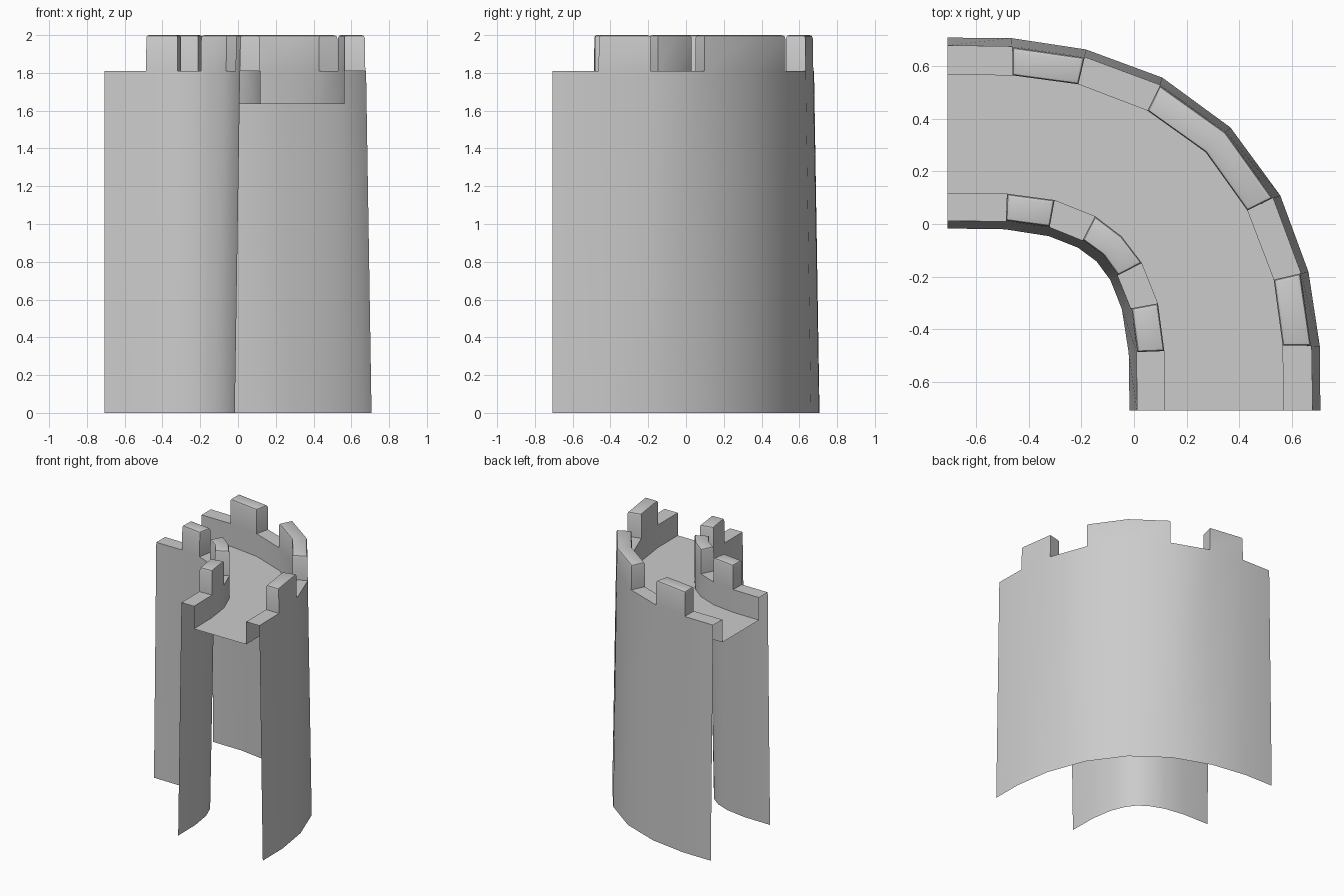
import bpy, bmesh

if "Cube" in bpy.data.objects:
    bpy.data.objects.remove(bpy.data.objects["Cube"])

WALK, LEDGE, TOP = 1.635, 1.81, 2.0
MERLONS = [(1, 2), (3, 5), (6, 7)]      # spans of arc points carrying a merlon


def arc(pts):
    """Complete an arc by mirroring it across the x = y diagonal."""
    return pts + [(y, x) for x, y in reversed(pts[:-1])]


def at(pts, z):
    return [(x, y, z) for x, y in pts]


def finish(name, bm, smooth=True):
    me = bpy.data.meshes.new(name)
    bm.to_mesh(me)
    bm.free()
    ob = bpy.data.objects.new(name, me)
    bpy.context.collection.objects.link(ob)
    if smooth:
        bpy.ops.object.select_all(action='DESELECT')
        ob.select_set(True)
        bpy.context.view_layer.objects.active = ob
        bpy.ops.object.shade_smooth_by_angle(angle=0.52)
    return ob


def wall(name, foot, face, back, flip):
    """Open tapering wall skin with a hollow parapet and merlons."""
    k = TOP / LEDGE
    tip = [(a + (c - a) * k, b + (d - b) * k)
           for (a, b), (c, d) in zip(foot, face)]
    rings = [at(foot, 0), at(face, LEDGE), at(back, LEDGE),
             at(back, WALK), at(tip, TOP), at(back, TOP)]
    bm = bmesh.new()
    b, t, n, f, T, N = [[bm.verts.new(p) for p in r] for r in rings]

    def quad(*v):
        bm.faces.new(v[::-1] if flip else v)

    def strip(p, q, i):
        quad(p[i], p[i + 1], q[i + 1], q[i])

    for i in range(8):
        strip(b, t, i)                  # outer skin
        strip(n, f, i)                  # walkway side of parapet
        if any(s <= i < e for s, e in MERLONS):
            strip(t, T, i)
            strip(N, n, i)
        else:
            strip(t, n, i)              # crenel ledge
    for s, e in MERLONS:
        quad(n[s], t[s], T[s], N[s])
        quad(t[e], n[e], N[e], T[e])
        quad(*T[s:e + 1], *reversed(N[s:e + 1]))
    bmesh.ops.delete(bm, geom=[v for v in bm.verts if not v.link_faces],
                     context='VERTS')
    # soften the merlon tops
    rim = [e for e in bm.edges if all(v.co.z > TOP - 1e-4 for v in e.verts)]
    bmesh.ops.bevel(bm, geom=rim, offset=0.014, segments=2, profile=0.5,
                    affect='EDGES')
    return finish(name, bm)


outer_foot = arc([(.707, -.707), (.705, -.464), (.662, -.182), (.555, .108), (.366, .366)])
outer_face = arc([(.678, -.707), (.674, -.462), (.634, -.187), (.528, .099), (.349, .349)])
outer_back = arc([(.565, -.707), (.564, -.461), (.530, -.211), (.430, .051), (.272, .272)])
inner_foot = arc([(-.017, -.707), (-.020, -.490), (-.046, -.323), (-.090, -.212), (-.142, -.142)])
inner_face = arc([(.011, -.707), (.010, -.486), (-.013, -.320), (-.063, -.196), (-.119, -.119)])
inner_back = arc([(.118, -.707), (.115, -.482), (.091, -.301), (.030, -.148), (-.047, -.047)])

wall("outer_wall", outer_foot, outer_face, outer_back, False)
wall("inner_wall", inner_foot, inner_face, inner_back, True)

# walkway floor between the parapets
bm = bmesh.new()
o = [bm.verts.new(p) for p in at(outer_back, WALK)]
n = [bm.verts.new(p) for p in at(inner_back, WALK)]
for i in range(8):
    bm.faces.new((o[i], o[i + 1], n[i + 1], n[i]))
finish("walkway", bm, smooth=False)
